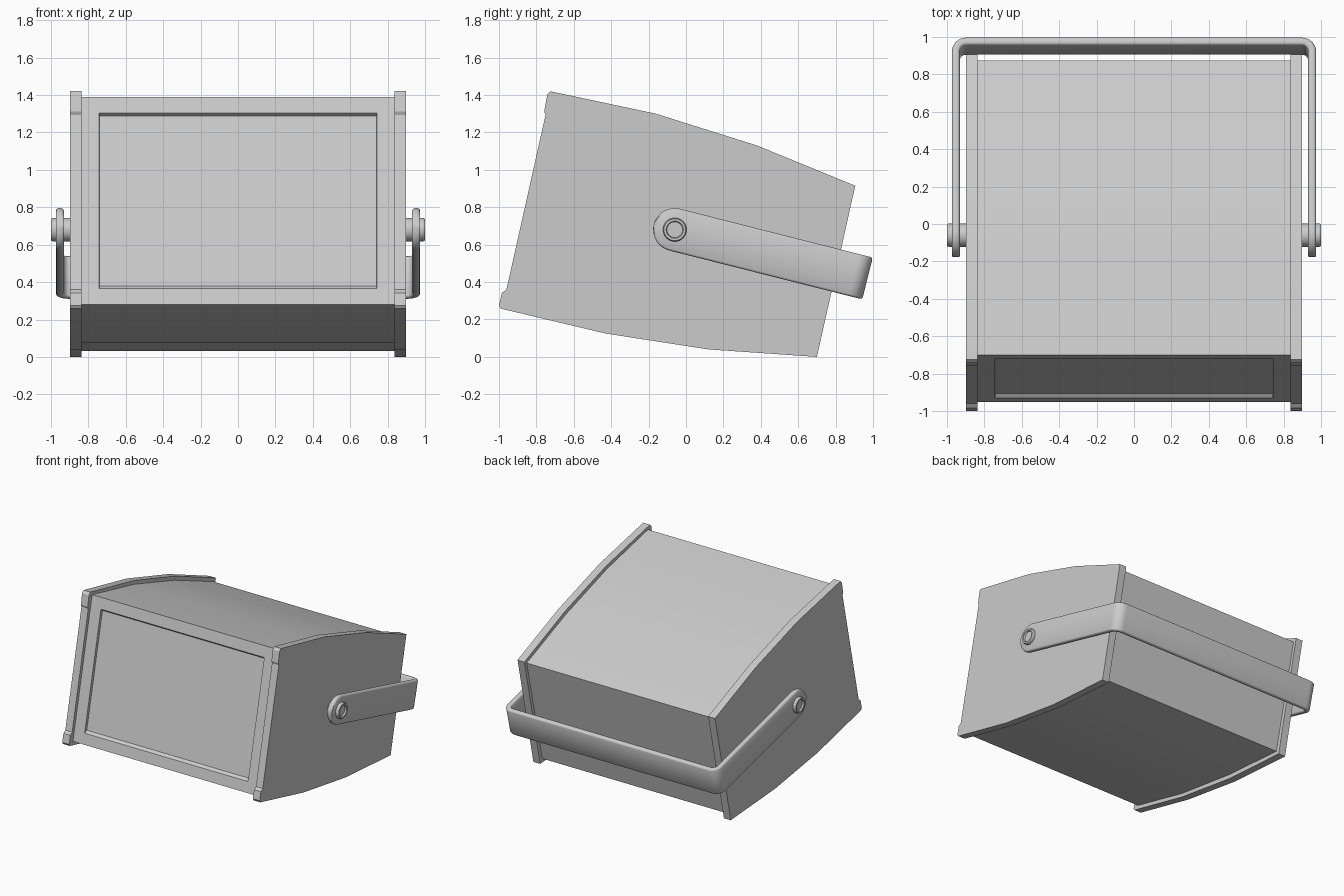
import bpy, bmesh
from math import sin, cos, pi, radians
from mathutils import Vector

if "Cube" in bpy.data.objects:
    bpy.data.objects.remove(bpy.data.objects["Cube"])


def finish(name, bm, angle=30):
    bmesh.ops.recalc_face_normals(bm, faces=bm.faces)
    me = bpy.data.meshes.new(name)
    bm.to_mesh(me)
    bm.free()
    ob = bpy.data.objects.new(name, me)
    bpy.context.collection.objects.link(ob)
    bpy.ops.object.select_all(action='DESELECT')
    ob.select_set(True)
    bpy.context.view_layer.objects.active = ob
    bpy.ops.object.shade_smooth_by_angle(angle=radians(angle))
    return ob


def prism(bm, profile, x0, x1, skip=()):
    """Extrude a (y, z) profile along x; returns both vertex rings."""
    a = [bm.verts.new((x0, y, z)) for y, z in profile]
    b = [bm.verts.new((x1, y, z)) for y, z in profile]
    bm.faces.new(a)
    bm.faces.new(b[::-1])
    n = len(a)
    for i in range(n):
        if i not in skip:
            j = (i + 1) % n
            bm.faces.new((a[i], a[j], b[j], b[i]))
    return a, b


# Side panels with small feet at the front corners
side = [(-0.725, 1.42), (-0.16, 1.30), (0.38, 1.13), (0.905, 0.915),
        (0.70, 0.0), (0.12, 0.04), (-0.43, 0.125), (-0.99, 0.258),
        (-1.0, 0.275), (-0.984, 0.343), (-0.96, 0.36),
        (-0.751, 1.294), (-0.758, 1.312), (-0.742, 1.402)]
for label, s in (("left", -1), ("right", 1)):
    bm = bmesh.new()
    prism(bm, side, s * 0.835, s * 0.897)
    finish(label + "_side_panel", bm)

# Case body, with the recessed window let into the front face
body = [(-0.70, 1.39), (-0.165, 1.27), (0.37, 1.10), (0.875, 0.895),
        (0.673, 0.033), (0.12, 0.075), (-0.43, 0.155), (-0.95, 0.28)]
bm = bmesh.new()
a, b = prism(bm, body, -0.836, 0.836, skip=(7,))
bottom, top = Vector(body[7]), Vector(body[0])
up = (top - bottom).normalized()
inward = Vector((up.y, -up.x))


def front_loop(half, z0, z1, depth):
    ring = []
    for x, z in ((-half, z0), (half, z0), (half, z1), (-half, z1)):
        p = bottom + up * ((z - bottom.y) / up.y) + inward * depth
        ring.append(bm.verts.new((x, p.x, p.y)))
    return ring


outer = [a[7], b[7], b[0], a[0]]
rim = front_loop(0.742, 0.365, 1.303, 0)
pane = front_loop(0.740, 0.385, 1.291, 0.021)
for r0, r1 in ((outer, rim), (rim, pane)):
    for i in range(4):
        j = (i + 1) % 4
        bm.faces.new((r0[i], r0[j], r1[j], r1[i]))
bm.faces.new(pane)
finish("case_body", bm)

# Carrying handle: a flat strap swept along a U, with rounded ends
pivot = Vector((0, -0.06, 0.68))
tilt = radians(14.2)
along = Vector((0, cos(tilt), -sin(tilt)))
across = Vector((0, sin(tilt), cos(tilt)))
R, T, X, END, BEND = 0.115, 0.021, 0.952, 1.042, 0.055
half_path = []          # x, distance along arm, normal angle, half width
for i in range(1, 13):
    t = pi / 2 * i / 12
    half_path.append((X, -R * cos(t), 0, R * sin(t)))
half_path[0] = (X, -R, 0, 0.02)
for i in range(9):
    t = pi / 2 * i / 8
    half_path.append((X - BEND + BEND * cos(t), END - BEND + BEND * sin(t), t, R))
path = [(x, d, t, w) for x, d, t, w in half_path]
path += [(-x, d, pi - t, w) for x, d, t, w in reversed(half_path)]
bm = bmesh.new()
rings = []
for x, d, t, w in path:
    normal = Vector((1, 0, 0)) * cos(t) + along * sin(t)
    centre = pivot + Vector((x, 0, 0)) + along * d
    c = 0.012
    sec = [(T, w - c), (T - c / 3, w - c / 3), (T - c, w), (-T + c, w),
           (-T + c / 3, w - c / 3), (-T, w - c)]
    sec += [(-n, -v) for n, v in sec]
    rings.append([bm.verts.new(centre + normal * n + across * v) for n, v in sec])
for r0, r1 in zip(rings, rings[1:]):
    for i in range(12):
        j = (i + 1) % 12
        bm.faces.new((r0[i], r0[j], r1[j], r1[i]))
bm.faces.new(rings[0])
bm.faces.new(rings[-1])
finish("carry_handle", bm, 40)

# Pivot knobs, turned around the x axis with a dished end
knob = [(0.063, 0.89), (0.063, 0.99), (0.058, 0.998), (0.046, 0.998), (0.042, 0.985)]
N = 32
for label, s in (("left", -1), ("right", 1)):
    bm = bmesh.new()
    rings = [[bm.verts.new((s * x, pivot.y + r * cos(2 * pi * k / N),
                            pivot.z + r * sin(2 * pi * k / N))) for k in range(N)]
             for r, x in knob]
    for r0, r1 in zip(rings, rings[1:]):
        for k in range(N):
            j = (k + 1) % N
            bm.faces.new((r0[k], r0[j], r1[j], r1[k]))
    bm.faces.new(rings[0])
    bm.faces.new(rings[-1])
    finish(label + "_pivot_knob", bm)
